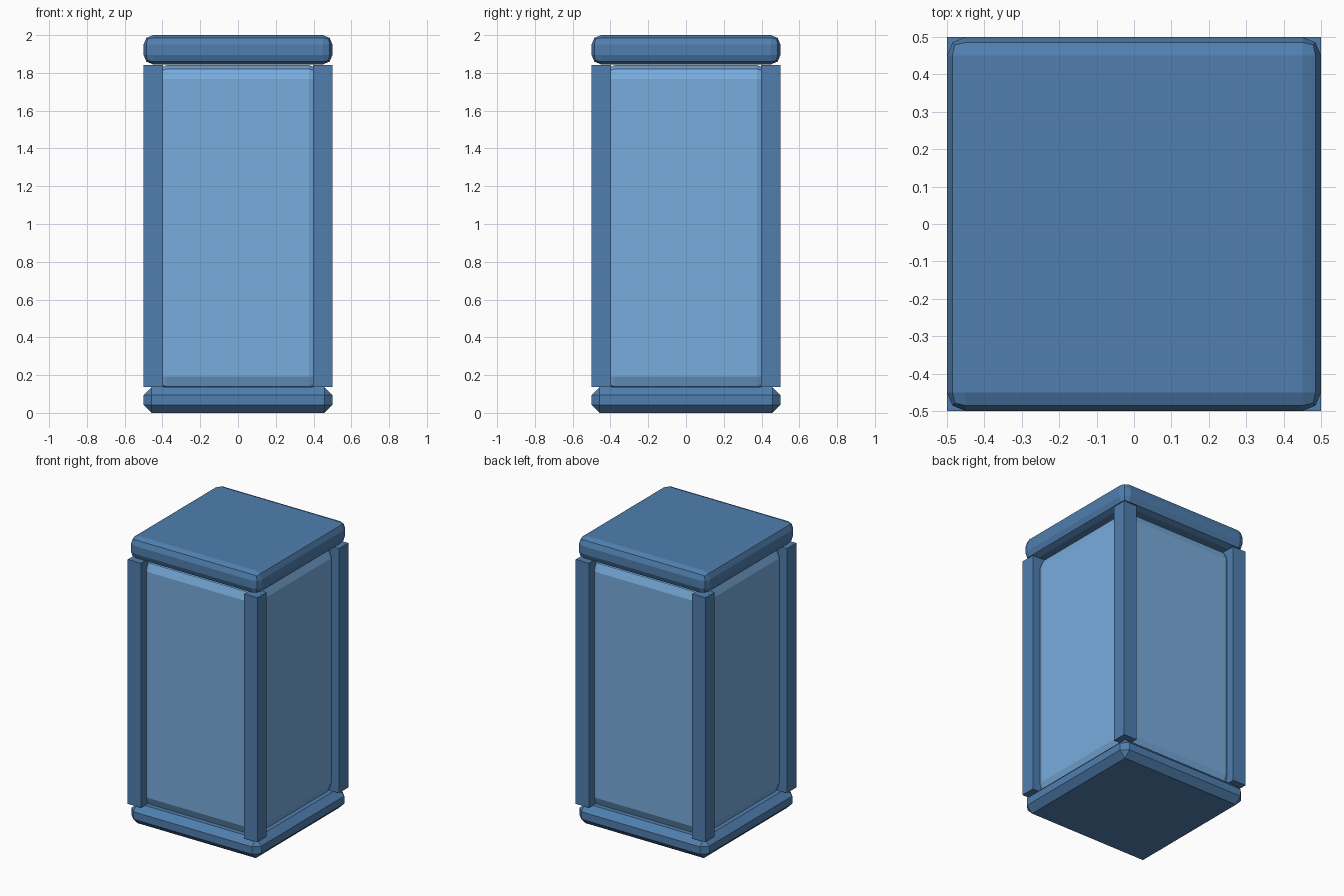
import bpy

if "Cube" in bpy.data.objects:
    bpy.data.objects.remove(bpy.data.objects["Cube"])


def material(name, rgb):
    m = bpy.data.materials.new(name)
    m.diffuse_color = (*rgb, 1)
    m.use_nodes = True
    m.node_tree.nodes["Principled BSDF"].inputs["Base Color"].default_value = m.diffuse_color
    return m


frame_blue = material("frame blue", (0.08, 0.212, 0.43))
panel_blue = material("panel light blue", (0.19, 0.413, 0.72))


def box(name, center, size, mat, bevel=0, segments=1):
    """Flat-shaded box with all edges optionally bevelled."""
    bpy.ops.mesh.primitive_cube_add(size=1, location=center)
    ob = bpy.context.object
    ob.name = name
    ob.scale = size
    bpy.ops.object.transform_apply(location=False, rotation=False, scale=True)
    ob.data.materials.append(mat)
    if bevel:
        mod = ob.modifiers.new("bevel", "BEVEL")
        mod.width = bevel
        mod.segments = segments
    return ob


def slab(name, half, z0, z1, mat, bevel, segments):
    return box(name, (0, 0, (z0 + z1) / 2), (2 * half, 2 * half, z1 - z0),
               mat, bevel, segments)


# Base, inner body and lid
slab("base", 0.5, 0, 0.138, frame_blue, 0.043, 1)
slab("body", 0.45, 0.118, 1.842, panel_blue, 0.075, 2)
slab("lid", 0.5, 1.845, 2.0, frame_blue, 0.05, 2)

# Four corner posts
for sx, side in ((-1, "left"), (1, "right")):
    for sy, end in ((-1, "front"), (1, "back")):
        box(f"{end}_{side}_post", (sx * 0.449, sy * 0.449, 0.99),
            (0.102, 0.102, 1.704), frame_blue)
